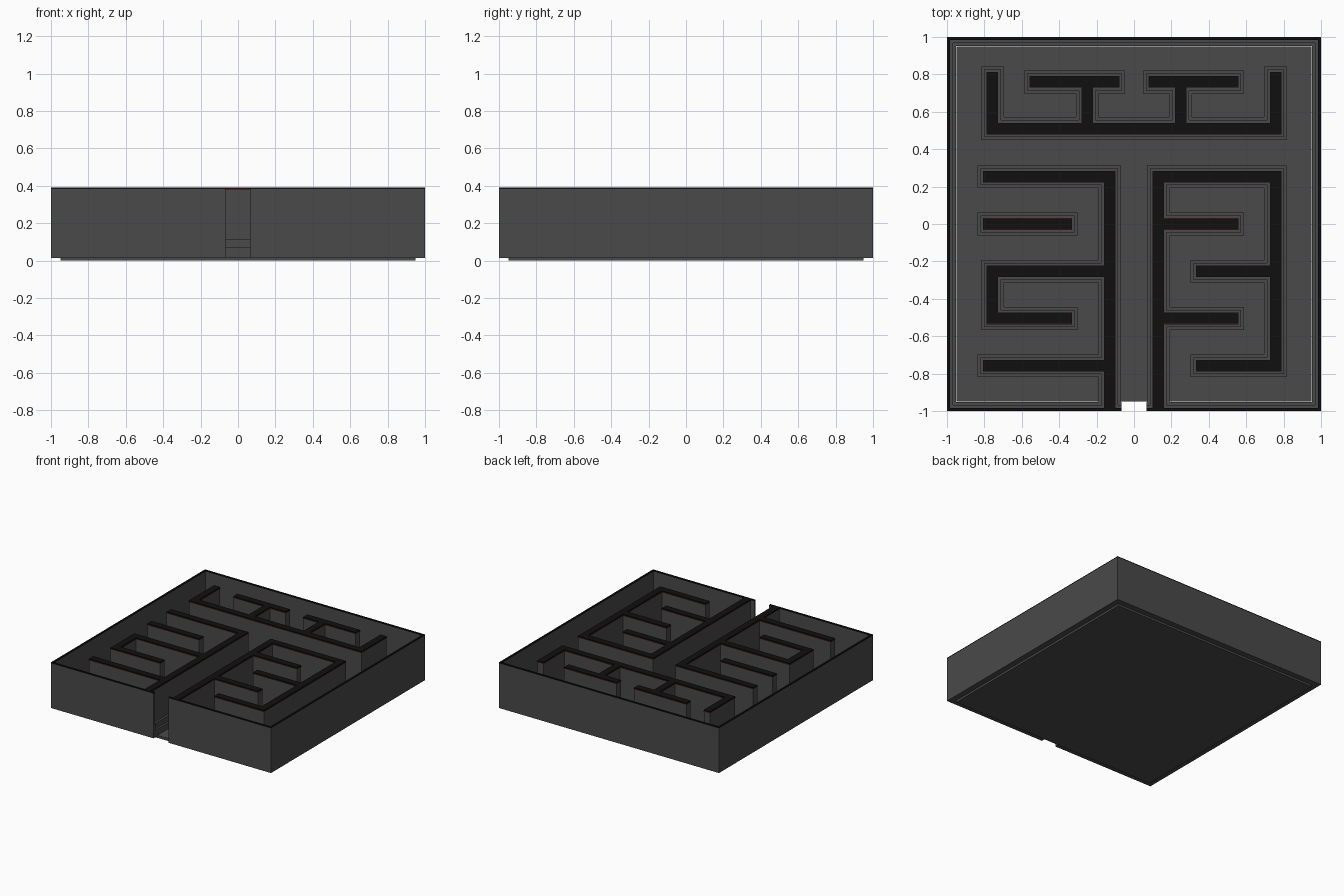
import bpy, bmesh

if "Cube" in bpy.data.objects:
    bpy.data.objects.remove(bpy.data.objects["Cube"])

def material(name, rgb):
    m = bpy.data.materials.new(name)
    m.diffuse_color = (*rgb, 1)
    m.use_nodes = True
    m.node_tree.nodes["Principled BSDF"].inputs["Base Color"].default_value = m.diffuse_color
    return m

GREY = material("charcoal grey", (0.068, 0.068, 0.068))
BLACK = material("cap black", (0.005, 0.005, 0.005))
RED = material("dark red", (0.10, 0.012, 0.012))


def slab(name, rects, z0, z1, mat):
    """One clean solid: the union of plan rectangles, raised from z0 to z1."""
    xs = sorted({round(v, 4) for r in rects for v in (r[0], r[2])})
    ys = sorted({round(v, 4) for r in rects for v in (r[1], r[3])})
    bm = bmesh.new()
    for xa, xb in zip(xs, xs[1:]):
        for ya, yb in zip(ys, ys[1:]):
            cx, cy = (xa + xb) / 2, (ya + yb) / 2
            if any(r[0] < cx < r[2] and r[1] < cy < r[3] for r in rects):
                bm.faces.new([bm.verts.new((x, y, z0)) for x, y in
                              ((xa, ya), (xb, ya), (xb, yb), (xa, yb))])
    bmesh.ops.remove_doubles(bm, verts=bm.verts[:], dist=1e-5)
    out = bmesh.ops.extrude_face_region(bm, geom=bm.faces[:], use_keep_orig=True)
    top = [v for v in out["geom"] if isinstance(v, bmesh.types.BMVert)]
    bmesh.ops.translate(bm, verts=top, vec=(0, 0, z1 - z0))
    bmesh.ops.recalc_face_normals(bm, faces=bm.faces[:])
    me = bpy.data.meshes.new(name)
    bm.to_mesh(me)
    bm.free()
    me.materials.append(mat)
    ob = bpy.data.objects.new(name, me)
    bpy.context.collection.objects.link(ob)
    return ob


H = 0.028                      # half thickness of the inner walls
ROW = 0.2525                   # spacing of the wall grid
TOP, BASE, CAP = 0.39, 0.015, 0.008


def across(x0, x1, row):
    return (x0, row * ROW - H, x1, row * ROW + H)


def along(x, y0, y1):
    return (x - H, y0, x + H, y1)


# inner wall layout, as plan rectangles
E = 0.757 + H
head = [across(-E, E, 2.02)]
for s in (-1, 1):
    head += [along(s * 0.757, 0.5, 0.81), along(s * 0.25, 0.5, 0.76),
             across(*sorted((s * 0.08, s * 0.555)), 3.01)]
left = [along(-0.13, -0.985, ROW + H),
        across(-0.805, -0.13, 1), across(-0.805, -0.335, 0),
        across(-E, -0.13, -1), across(-E, -0.335, -2),
        across(-0.805, -0.13, -3), along(-0.757, -2 * ROW, -ROW)]
right = [along(0.13, -0.985, ROW + H), across(0.13, E, 1),
         across(0.13, 0.555, 0), across(0.335, E, -1),
         across(0.13, 0.555, -2), across(0.335, E, -3),
         along(0.757, -3 * ROW - H, ROW)]

# outer wall ring of a given thickness, open at the front entrance
def ring(t):
    return [(-1, -1, -1 + t, 1), (1 - t, -1, 1, 1), (-1, 1 - t, 1, 1),
            (-1, -1, -0.067, -1 + t), (0.067, -1, 1, -1 + t)]


def grow(rects, d):
    return [(a - d, max(b - d, -1), c + d, e + d) for a, b, c, e in rects]


# floor plate
slab("floor", [(-0.95, -0.95, 0.95, 0.95)], 0, 0.02, GREY)

# outer wall with its black cap and stepped skirting
slab("outer_wall", ring(0.015), BASE, TOP - CAP, GREY)
slab("outer_wall_cap", ring(0.015), TOP - CAP, TOP, BLACK)
slab("outer_skirting_upper", ring(0.031), BASE, 0.115, GREY)
slab("outer_skirting_lower", ring(0.048), BASE, 0.07, GREY)

# inner wall groups: wall, thin red edge, black cap, two skirting steps
for name, rects in (("head", head), ("left", left), ("right", right)):
    slab(name + "_inner_wall", rects, BASE, TOP - CAP - 0.004, GREY)
    slab(name + "_wall_edge", grow(rects, 0.003), TOP - CAP - 0.004, TOP - CAP, RED)
    slab(name + "_wall_cap", rects, TOP - CAP, TOP, BLACK)
    slab(name + "_skirting_upper", grow(rects, 0.017), BASE, 0.115, GREY)
    slab(name + "_skirting_lower", grow(rects, 0.033), BASE, 0.07, GREY)
